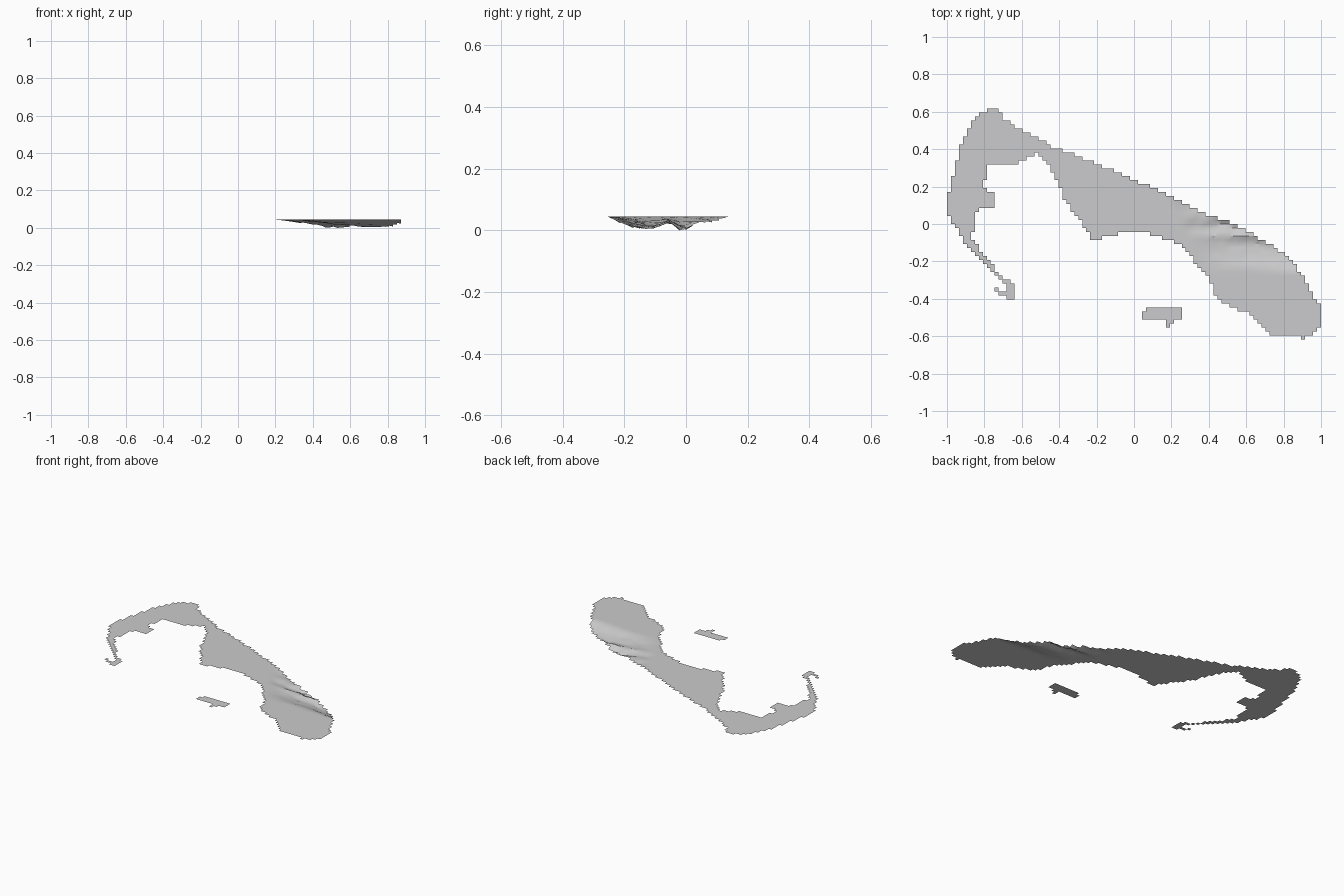
import bpy, bmesh, math
from mathutils import noise, Vector

if "Cube" in bpy.data.objects:
    bpy.data.objects.remove(bpy.data.objects["Cube"])

CELL = 2 / 94      # size of one stepped terrain cell
LEVEL = 0.046      # height of the flat surface

# shoreline of the long sheet: body, then the inner and outer edge of the hook
BODY = [(-.74, .615), (-.68, .55), (-.45, .42), (-.08, .275), (.43, .035), (.52, .01),
        (.81, -.16), (.9, -.27), (1.01, -.47), (1, -.55), (.92, -.61), (.72, -.59),
        (.62, -.485), (.44, -.4), (.4, -.275), (.23, -.1), (.08, -.05), (-.07, -.05),
        (-.22, -.085), (-.37, .13), (-.45, .305), (-.52, .385), (-.58, .35), (-.645, .315)]
HOOK = [(-.79, .31), (-.805, .185), (-.755, .16), (-.755, .095), (-.85, .07), (-.865, -.08),
        (-.72, -.265), (-.645, -.325), (-.645, -.405), (-.735, -.37), (-.735, -.335),
        (-.705, -.36), (-.68, -.355), (-.68, -.325), (-.8, -.215), (-.91, -.09),
        (-1.01, .075), (-.98, .22), (-.92, .44), (-.83, .6)]
ISLET = [(.035, -.485), (.09, -.44), (.245, -.455), (.245, -.5), (.185, -.55),
         (.155, -.515), (.035, -.505)]


def inside(x, y, poly):
    hit = False
    for (x1, y1), (x2, y2) in zip(poly, poly[1:] + poly[:1]):
        if (y1 > y) != (y2 > y) and x < x1 + (y - y1) * (x2 - x1) / (y2 - y1):
            hit = not hit
    return hit


def bump(y, centre, width):
    return max(0, 1 - abs(y - centre) / width)


def height(x, y):
    """Flat except for two valleys that deepen towards the north-east edge."""
    yy = y - .012 * math.sin((x - .35) * 7)
    depth = max(.039 * min(1, 1.3 * bump(yy, -.14, .11)),
                .046 * bump(yy, -.02, .08),
                .018 * min(1, 2 * bump(yy, .03, .12)))
    left = .25 - y * .5
    right = .49 - y * 1.8
    t = max(0, min(1, (x - left) / max(.04, right - left))) ** .8
    rough = 1 + .35 * noise.noise(Vector((x * 18, y * 30, 2)))
    return max(0, LEVEL - depth * t * rough)


def sheet(name, poly, mat):
    bm = bmesh.new()
    verts = {}

    def corner(i, j):
        if (i, j) not in verts:
            x, y = i * CELL, j * CELL
            verts[i, j] = bm.verts.new((x, y, height(x, y)))
        return verts[i, j]

    for i in range(-47, 47):
        for j in range(-30, 30):
            if inside((i + .5) * CELL, (j + .5) * CELL, poly):
                bm.faces.new([corner(i, j), corner(i + 1, j),
                              corner(i + 1, j + 1), corner(i, j + 1)])
    mesh = bpy.data.meshes.new(name)
    bm.to_mesh(mesh)
    bm.free()
    mesh.materials.append(mat)
    ob = bpy.data.objects.new(name, mesh)
    bpy.context.collection.objects.link(ob)
    bpy.ops.object.select_all(action='DESELECT')
    bpy.context.view_layer.objects.active = ob
    ob.select_set(True)
    bpy.ops.object.shade_smooth_by_angle(angle=math.radians(30))
    return ob


grey = bpy.data.materials.new("pale grey")
grey.diffuse_color = (.6, .6, .61, 1)
grey.use_nodes = True
grey.node_tree.nodes["Principled BSDF"].inputs["Base Color"].default_value = grey.diffuse_color
main = sheet("terrain_sheet", BODY + HOOK, grey)
islet = sheet("islet", ISLET, grey)

# settle the lowest valley point on the ground
low = min(v.co.z for v in main.data.vertices)
for ob in (main, islet):
    for v in ob.data.vertices:
        v.co.z -= low
